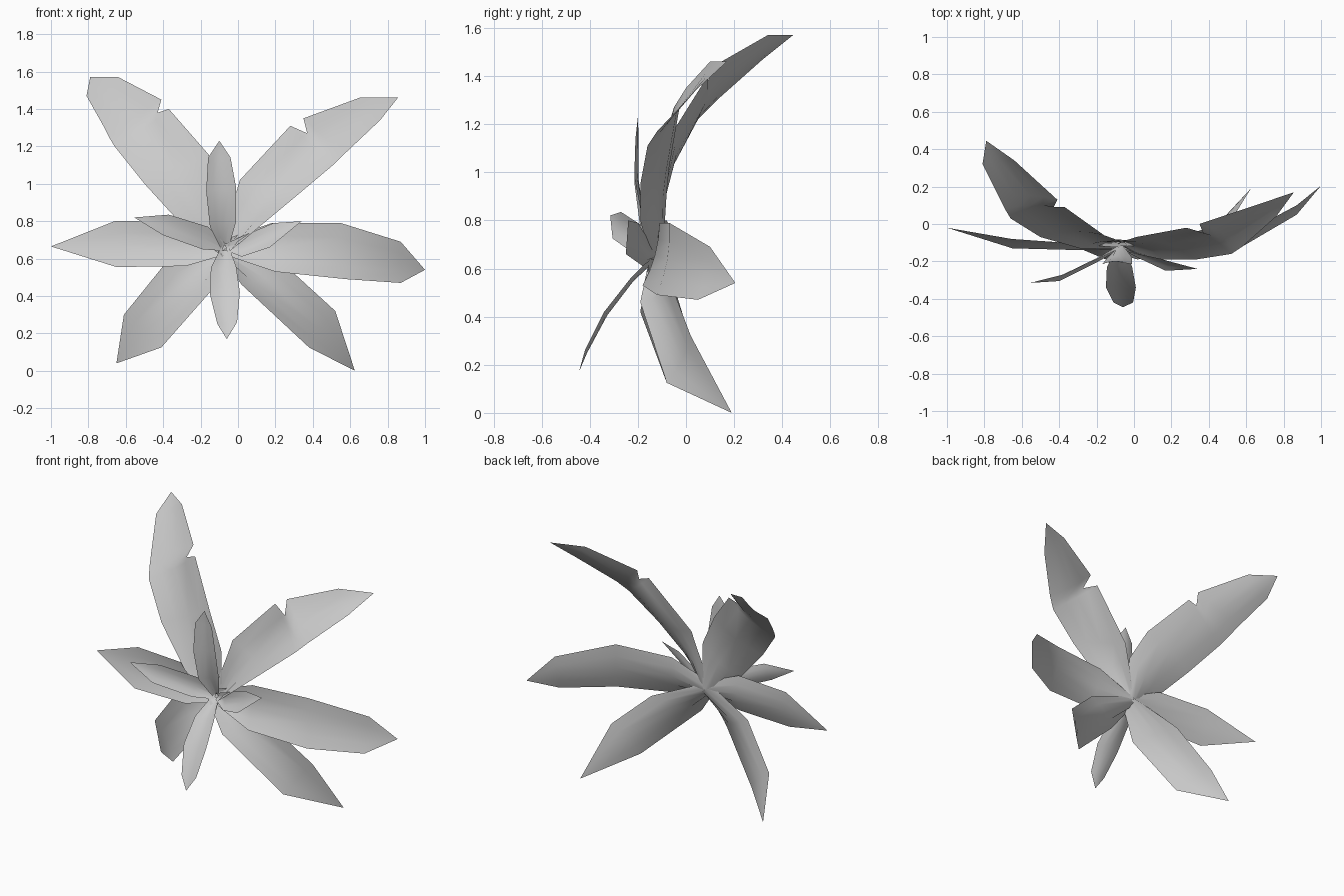
import bpy, bmesh
from mathutils import Vector

HUB = Vector((-0.07, -0.13, 0.66))
COLS = 4  # segments across each blade


def leaf(name, edge_a, edge_b, tip, cup=0.07):
    """Cupped blade lofted between two edge profiles, from the hub to a pointed tip."""
    a, b, tip = [Vector(p) for p in edge_a], [Vector(p) for p in edge_b], Vector(tip)
    # narrow rolled base centred on the hub
    half = (b[0] - a[0]) * 0.16
    a.insert(0, HUB - half)
    b.insert(0, HUB + half)
    centre = [(p + q) / 2 for p, q in zip(a, b)] + [tip]
    bm = bmesh.new()
    rows = []
    for i, (p, q) in enumerate(zip(a, b)):
        along = centre[i + 1] - centre[max(i - 1, 0)]
        back = (q - p).cross(along).normalized()
        if back.y < 0:
            back = -back
        depth = (q - p).length * (0.5 if i == 0 else cup)
        rows.append([bm.verts.new(p.lerp(q, t) + back * depth * 4 * t * (1 - t))
                     for t in (c / COLS for c in range(COLS + 1))])
    end = bm.verts.new(tip)
    for r, s in zip(rows, rows[1:]):
        for c in range(COLS):
            bm.faces.new((r[c], r[c + 1], s[c + 1], s[c]))
    for c in range(COLS):
        bm.faces.new((rows[-1][c], rows[-1][c + 1], end))
    # upper side of every blade looks to the front
    bm.normal_update()
    if sum(f.normal.y * f.calc_area() for f in bm.faces) > 0:
        bmesh.ops.reverse_faces(bm, faces=bm.faces[:])
    for f in bm.faces:
        f.smooth = True
    mesh = bpy.data.meshes.new(name)
    bm.to_mesh(mesh)
    bm.free()
    bpy.context.collection.objects.link(bpy.data.objects.new(name, mesh))


# Large outer leaves; the two upper ones have a torn notch in one edge
leaf("leaf_upper_left",
     [(-.29, -.13, .77), (-.50, -.07, 1.0), (-.66, .03, 1.20), (-.69, .08, 1.25),
      (-.72, .14, 1.31), (-.81, .32, 1.47)],
     [(-.05, -.10, .95), (-.16, -.06, 1.16), (-.37, .09, 1.40), (-.43, .09, 1.38),
      (-.41, .13, 1.45), (-.64, .34, 1.57)],
     (-.79, .445, 1.57))
leaf("leaf_upper_right",
     [(.15, -.19, .80), (.33, -.19, .95), (.52, -.16, 1.11), (.55, -.14, 1.14),
      (.58, -.12, 1.17), (.76, .04, 1.34)],
     [(-.02, -.08, .92), (.01, -.07, 1.02), (.28, -.02, 1.31), (.37, -.05, 1.27),
      (.35, .0, 1.35), (.65, .10, 1.46)],
     (.855, .17, 1.46))
leaf("leaf_right",
     [(.20, -.18, .53), (.58, -.12, .49), (.87, .05, .47)],
     [(.18, -.11, .79), (.55, -.07, .79), (.87, .10, .69)],
     (1.0, .205, .54), 0.06)
leaf("leaf_lower_right",
     [(.02, -.19, .46), (.38, -.08, .125)],
     [(.29, -.06, .53), (.52, .02, .32)],
     (.625, .19, .0))
leaf("leaf_lower_left",
     [(-.15, -.19, .42), (-.41, -.08, .125)],
     [(-.40, -.06, .56), (-.61, .02, .30)],
     (-.65, .14, .04))
leaf("leaf_left",
     [(-.28, -.14, .56), (-.65, -.13, .555)],
     [(-.30, -.11, .80), (-.66, -.08, .80)],
     (-1.0, -.02, .665))

# Small inner leaves standing forward of the outer ring
leaf("inner_leaf_left",
     [(-.19, -.20, .65), (-.40, -.305, .725)],
     [(-.16, -.17, .77), (-.37, -.27, .835)],
     (-.555, -.315, .82), 0.1)
leaf("inner_leaf_top",
     [(-.15, -.19, .77), (-.17, -.215, .96), (-.16, -.21, 1.14)],
     [(-.01, -.18, .80), (-.01, -.215, .98), (-.04, -.21, 1.14)],
     (-.10, -.20, 1.23), 0.11)
leaf("inner_leaf_right",
     [(.02, -.18, .61), (.17, -.25, .66)],
     [(.0, -.15, .71), (.19, -.20, .79)],
     (.34, -.24, .80), 0.1)
leaf("inner_leaf_bottom",
     [(-.145, -.23, .55), (-.15, -.34, .41), (-.11, -.42, .25)],
     [(-.01, -.23, .56), (.01, -.34, .42), (-.005, -.42, .26)],
     (-.06, -.445, .17), 0.1)
